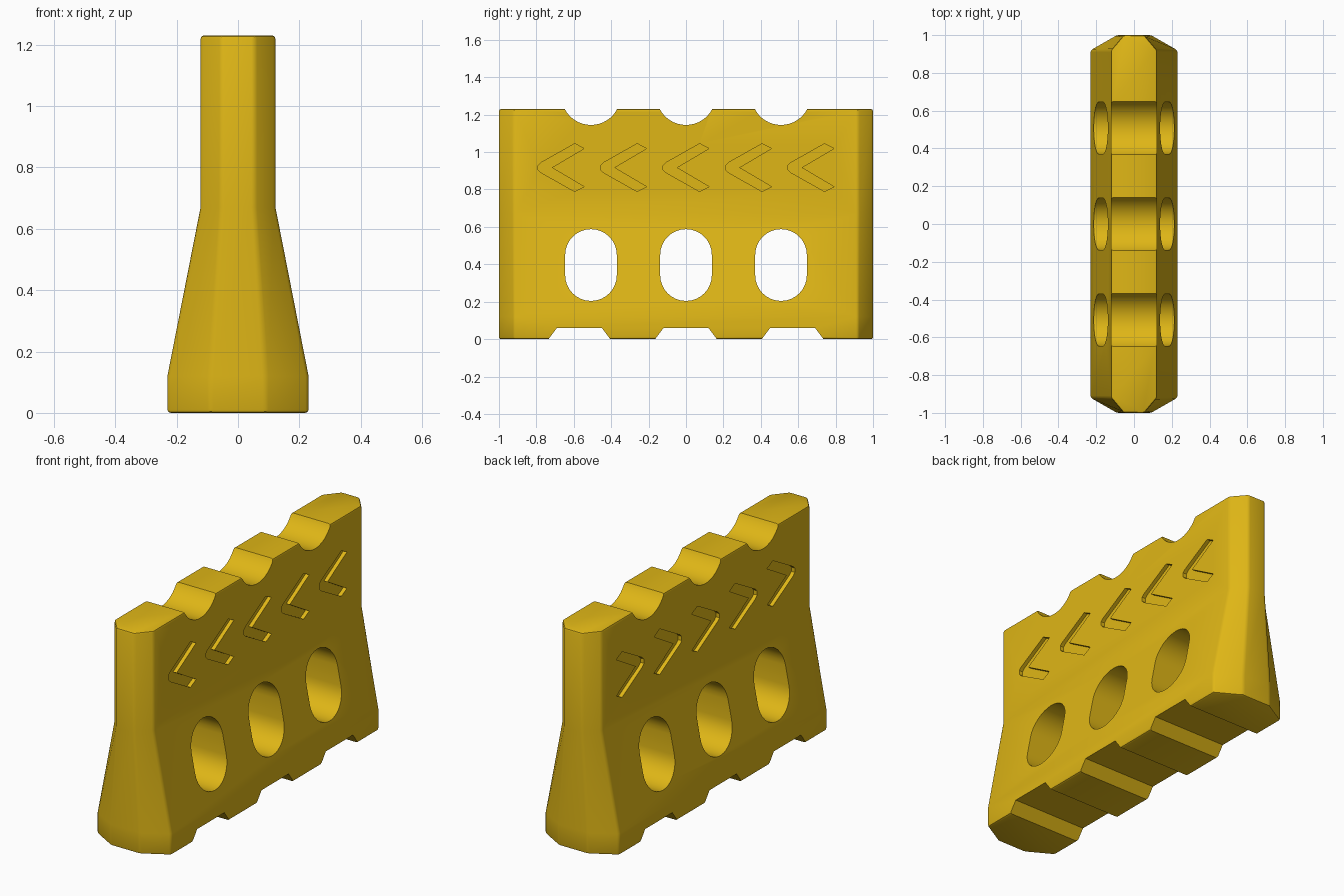
import bpy
import bmesh
from math import cos, sin, pi, radians

cube = bpy.data.objects.get("Cube")
if cube:
    bpy.data.objects.remove(cube, do_unlink=True)

# Yellow plastic
yellow = bpy.data.materials.new("yellow_plastic")
yellow.use_nodes = True
color = (0.74, 0.47, 0.008, 1)
yellow.diffuse_color = color
yellow.node_tree.nodes["Principled BSDF"].inputs["Base Color"].default_value = color


def make_object(name, bm):
    bmesh.ops.recalc_face_normals(bm, faces=bm.faces)
    mesh = bpy.data.meshes.new(name)
    bm.to_mesh(mesh)
    bm.free()
    mesh.materials.append(yellow)
    obj = bpy.data.objects.new(name, mesh)
    bpy.context.collection.objects.link(obj)
    return obj


def skin(bm, rings):
    """Join closed rings of points into a capped solid."""
    loops = [[bm.verts.new(p) for p in ring] for ring in rings]
    n = len(loops[0])
    for a, b in zip(loops, loops[1:]):
        for i in range(n):
            j = (i + 1) % n
            bm.faces.new((a[i], a[j], b[j], b[i]))
    bm.faces.new(loops[0])
    bm.faces.new(loops[-1])


def prism(bm, outline, x0, x1):
    """Extrude a (y, z) outline along x."""
    skin(bm, [[(x, y, z) for y, z in outline] for x in (x0, x1)])


def arc(y, z, r, start, end, steps):
    angles = [start + (end - start) * i / steps for i in range(steps + 1)]
    return [(y + r * cos(a), z + r * sin(a)) for a in angles]


# Barrier body: stretched octagon rings, wide foot and narrow upper wall
bm = bmesh.new()
rings = []
for z, half, end in [(0, 0.23, 0.09), (0.12, 0.23, 0.09),
                     (0.67, 0.122, 0.055), (1.23, 0.122, 0.055)]:
    quarter = [(half, 0.92), (end, 1.0)]
    ring = quarter + [(-x, y) for x, y in reversed(quarter)]
    ring += [(-x, -y) for x, y in ring]
    rings.append([(x, y, z) for x, y in ring])
skin(bm, rings)
body = make_object("barrier_body", bm)

# Cutting shapes
bm = bmesh.new()
for k in (-1, 0, 1):
    # Forklift windows
    y = 0.508 * k
    window = arc(y, 0.45, 0.138, 0, pi, 16) + arc(y, 0.342, 0.138, pi, 2 * pi, 16)
    prism(bm, window, -0.4, 0.4)
    # Round dips in the top edge
    dip = arc(y, 1.303, 0.158, radians(-170), radians(-10), 20)
    prism(bm, dip + [(y + 0.155, 1.4), (y - 0.155, 1.4)], -0.4, 0.4)
    # Drain notches under the foot
    y = 0.57 * k
    notch = [(y - 0.21, -0.06), (y + 0.21, -0.06), (y + 0.12, 0.06), (y - 0.12, 0.06)]
    prism(bm, notch, -0.4, 0.4)

# Engraved arrows on both sides
upper = [(0.0, 0.012), (0.014, 0.026), (0.195, 0.128), (0.245, 0.102)]
arrow = upper + [(0.072, 0)] + [(y, -z) for y, z in reversed(upper)]
for i in range(5):
    start = -0.79 + 0.334 * i
    outline = [(start + y, 0.917 + z) for y, z in arrow]
    for side in (-1, 1):
        prism(bm, outline, side * 0.1, side * 0.2)
cutter = make_object("cutter", bm)
cutter.hide_render = True

# Soften the edges, then cut
bevel = body.modifiers.new("soft_edges", 'BEVEL')
bevel.width = 0.011
bevel.segments = 2
bevel.limit_method = 'ANGLE'
bevel.angle_limit = radians(20)
cut = body.modifiers.new("cutouts", 'BOOLEAN')
cut.operation = 'DIFFERENCE'
cut.solver = 'EXACT'
cut.object = cutter

bpy.ops.object.select_all(action='DESELECT')
body.select_set(True)
bpy.context.view_layer.objects.active = body
for name in ("soft_edges", "cutouts"):
    bpy.ops.object.modifier_apply(modifier=name)
bpy.data.objects.remove(cutter, do_unlink=True)
bpy.ops.object.shade_smooth_by_angle(angle=radians(32))
